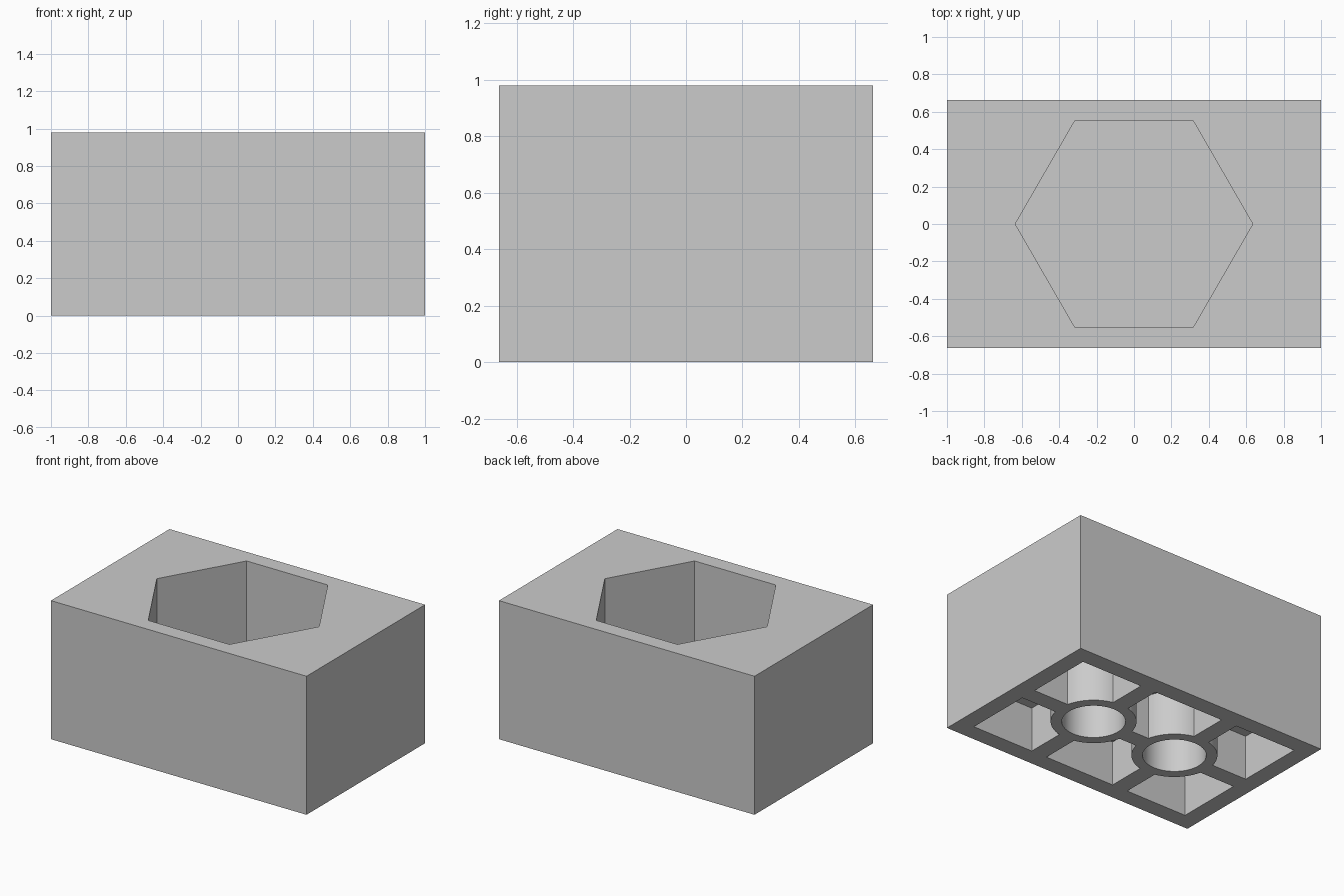
import bpy
import math

default = bpy.data.objects.get("Cube")
if default:
    bpy.data.objects.remove(default, do_unlink=True)

LENGTH, WIDTH, HEIGHT = 2.0, 1.325, 0.98
WALL = 0.122            # outer walls and ribs
CAVITY = 0.315          # depth of the underside pockets
HEX_RADIUS, HEX_DEPTH = 0.635, 0.58
TUBE_X, TUBE_R, BORE_R = 0.336, 0.274, 0.203
BELOW = -0.1            # cutters reach past the surface

grey = bpy.data.materials.new("light grey")
grey.use_nodes = True
colour = (0.6, 0.6, 0.6, 1)
grey.diffuse_color = colour
grey.node_tree.nodes["Principled BSDF"].inputs["Base Color"].default_value = colour


def finish(name):
    obj = bpy.context.object
    obj.name = name
    obj.data.materials.append(grey)
    return obj


def box(name, x0, x1, y0, y1, z0, z1):
    bpy.ops.mesh.primitive_cube_add(
        size=1, location=((x0 + x1) / 2, (y0 + y1) / 2, (z0 + z1) / 2))
    bpy.context.object.scale = (x1 - x0, y1 - y0, z1 - z0)
    bpy.ops.object.transform_apply(location=True, rotation=True, scale=True)
    return finish(name)


def prism(name, sides, radius, x, z0, z1, turn=0):
    bpy.ops.mesh.primitive_cylinder_add(
        vertices=sides, radius=radius, depth=z1 - z0,
        location=(x, 0, (z0 + z1) / 2), rotation=(0, 0, turn))
    bpy.ops.object.transform_apply(location=True, rotation=True, scale=True)
    return finish(name)


def subtract(target, cutter):
    """Cut one solid out of another and discard the cutter."""
    cutter.hide_render = True
    mod = target.modifiers.new("cut", "BOOLEAN")
    mod.operation = "DIFFERENCE"
    mod.solver = "EXACT"
    mod.object = cutter
    bpy.ops.object.select_all(action="DESELECT")
    bpy.context.view_layer.objects.active = target
    target.select_set(True)
    bpy.ops.object.modifier_apply(modifier=mod.name)
    bpy.data.objects.remove(cutter, do_unlink=True)


# Solid block with a hexagonal socket in the top, points along x
block = box("socket_block", -LENGTH / 2, LENGTH / 2, -WIDTH / 2, WIDTH / 2, 0, HEIGHT)
subtract(block, prism("hex_cutter", 6, HEX_RADIUS, 0,
                      HEIGHT - HEX_DEPTH, HEIGHT + 0.1, math.pi / 2))

# Six underside pockets, leaving ribs and the outside of two tubes
inner_x, inner_y, half = LENGTH / 2 - WALL, WIDTH / 2 - WALL, WALL / 2
columns = [(-inner_x, -TUBE_X - half), (-TUBE_X + half, TUBE_X - half),
           (TUBE_X + half, inner_x)]
for x0, x1 in columns:
    for y0, y1 in ((-inner_y, -half), (half, inner_y)):
        pocket = box("pocket_cutter", x0, x1, y0, y1, BELOW, CAVITY)
        for side in (-1, 1):
            if x0 < side * TUBE_X + TUBE_R and x1 > side * TUBE_X - TUBE_R:
                subtract(pocket, prism("tube", 64, TUBE_R, side * TUBE_X,
                                       BELOW - 0.1, CAVITY + 0.1))
        subtract(block, pocket)

# Round bores inside the two tubes
for side in (-1, 1):
    subtract(block, prism("bore_cutter", 64, BORE_R, side * TUBE_X, BELOW, CAVITY))

# Smooth the tubes, keep the edges crisp
bpy.ops.object.select_all(action="DESELECT")
block.select_set(True)
bpy.context.view_layer.objects.active = block
bpy.ops.object.shade_smooth_by_angle(angle=math.radians(30))
